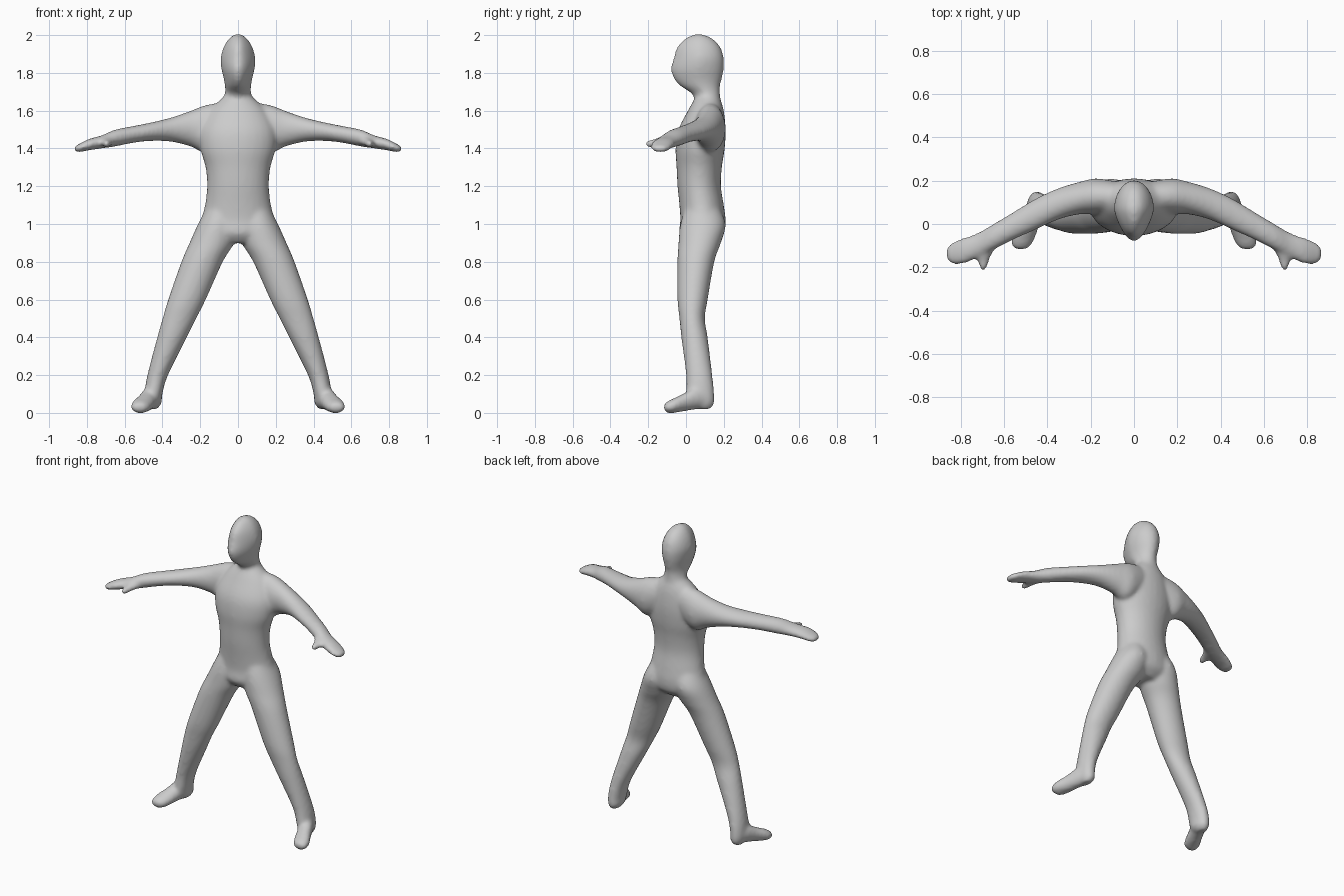
import bpy
import bmesh
import math
from mathutils import Vector

STEPS = 5      # rings between two given sections
SIDES = 28     # corners per ring

if "Cube" in bpy.data.objects:
    bpy.data.objects.remove(bpy.data.objects["Cube"], do_unlink=True)


def make_material(name, colour):
    material = bpy.data.materials.new(name)
    material.use_nodes = True
    material.diffuse_color = colour
    material.node_tree.nodes["Principled BSDF"].inputs["Base Color"].default_value = colour
    return material


def smooth_sections(sections):
    """Fill in rings between the given sections with a Catmull-Rom spline."""
    points = [Vector(section) for section in sections]
    padded = [points[0]] + points + [points[-1]]
    rings = []
    for before, start, end, after in zip(padded, padded[1:], padded[2:], padded[3:]):
        for step in range(STEPS):
            t = step / STEPS
            rings.append(0.5 * (2 * start + (end - before) * t
                                + (2 * before - 5 * start + 4 * end - after) * t ** 2
                                + (3 * start - before - 3 * end + after) * t ** 3))
    return rings + [points[-1]]


def loft(bm, axis, sections, side=1, taper=0.0):
    """Closed tube along an axis; a section is (position, low u, high u, low v, high v)."""
    across = [i for i in range(3) if i != axis]
    rings = []
    for position, u_low, u_high, v_low, v_high in smooth_sections(sections):
        ring = []
        for corner in range(SIDES):
            angle = math.tau * corner / SIDES
            u, v = math.cos(angle), math.sin(angle)
            u *= 1 - taper * max(0, -v)
            co = Vector()
            co[axis] = position
            co[across[0]] = (u_low + u_high) / 2 + u * (u_high - u_low) / 2
            co[across[1]] = (v_low + v_high) / 2 + v * (v_high - v_low) / 2
            co.x *= side
            ring.append(bm.verts.new(co))
        rings.append(ring)
    faces = [bm.faces.new(rings[0]), bm.faces.new(rings[-1])]
    for ring, following in zip(rings, rings[1:]):
        for i in range(SIDES):
            j = (i + 1) % SIDES
            faces.append(bm.faces.new((ring[i], ring[j], following[j], following[i])))
    bmesh.ops.recalc_face_normals(bm, faces=faces)


def centred(sections):
    """Turn (height, half width, front, back) into full sections."""
    return [(z, -half, half, front, back) for z, half, front, back in sections]


X, Y, Z = range(3)

head = centred([
    (2.005, .015, .05, .08), (1.985, .045, 0, .135), (1.94, .075, -.045, .18),
    (1.88, .092, -.065, .2), (1.82, .088, -.08, .2), (1.77, .076, -.065, .19),
    (1.73, .07, -.03, .18), (1.69, .07, .03, .18), (1.64, .09, .05, .185),
    (1.55, .1, .05, .19)])

torso = centred([
    (1.67, .08, .05, .18), (1.6, .15, .01, .2), (1.5, .2, -.04, .21),
    (1.4, .2, -.055, .205), (1.3, .172, -.05, .19), (1.2, .164, -.045, .185),
    (1.1, .175, -.035, .2), (1.02, .195, -.03, .21), (.95, .19, -.035, .2),
    (.9, .1, 0, .15)])

leg = [
    (1.1, .02, .16, 0, .17), (1, 0, .212, -.03, .21), (.9, .02, .257, -.04, .185),
    (.8, .08, .3, -.045, .15), (.6, .17, .37, -.045, .115), (.5, .22, .4, -.035, .1),
    (.4, .27, .428, -.025, .115), (.2, .37, .48, 0, .14), (.1, .4, .495, 0, .15),
    (.05, .405, .49, .02, .15), (.02, .43, .475, .05, .13)]

foot = [
    (.13, .42, .48, .04, .11), (.06, .415, .51, .02, .14), (0, .435, .535, .01, .11),
    (-.06, .455, .565, 0, .08), (-.1, .475, .565, 0, .06), (-.118, .5, .545, .02, .045)]

arm = [
    (.05, .06, .19, 1.45, 1.65), (.17, .045, .21, 1.38, 1.63), (.25, .045, .195, 1.41, 1.6),
    (.35, .02, .165, 1.435, 1.565), (.45, -.025, .12, 1.44, 1.54),
    (.55, -.07, .06, 1.43, 1.52), (.65, -.12, 0, 1.41, 1.5),
    (.72, -.155, -.04, 1.4, 1.47), (.79, -.185, -.065, 1.39, 1.45),
    (.84, -.185, -.085, 1.38, 1.425), (.868, -.16, -.11, 1.385, 1.41)]

thumb = [
    (-.08, .62, .72, 1.42, 1.47), (-.15, .66, .725, 1.41, 1.455),
    (-.19, .675, .715, 1.405, 1.445), (-.217, .685, .71, 1.41, 1.44)]

# Centre parts, then both sides
bm = bmesh.new()
loft(bm, Z, head, taper=.3)
loft(bm, Z, torso)
for side in (1, -1):
    loft(bm, Z, leg, side)
    loft(bm, Y, foot, side)
    loft(bm, X, arm, side)
    loft(bm, Y, thumb, side)

mesh = bpy.data.meshes.new("body")
bm.to_mesh(mesh)
bm.free()
body = bpy.data.objects.new("body", mesh)
bpy.context.collection.objects.link(body)
mesh.materials.append(make_material("plain grey", (.6, .6, .6, 1)))

# Fuse the parts into one skin and soften the joins
remesh = body.modifiers.new("fuse", "REMESH")
remesh.mode = "VOXEL"
remesh.voxel_size = .011
remesh.use_smooth_shade = True
soften = body.modifiers.new("soften", "SMOOTH")
soften.factor = .5
soften.iterations = 10

bpy.ops.object.select_all(action="DESELECT")
body.select_set(True)
bpy.context.view_layer.objects.active = body
for modifier in ("fuse", "soften"):
    bpy.ops.object.modifier_apply(modifier=modifier)
bpy.ops.object.shade_smooth()
